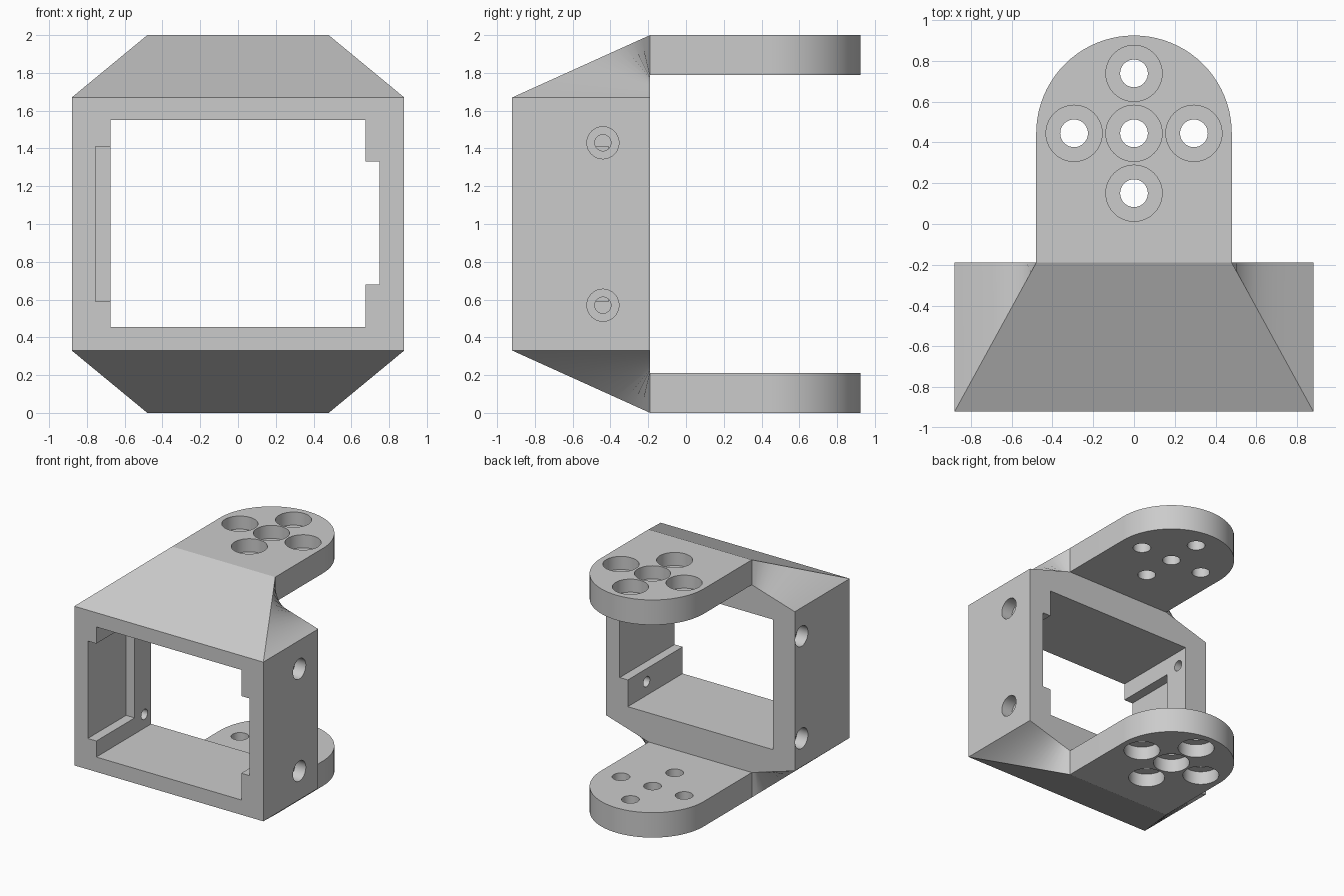
import bpy, bmesh, math
from mathutils import Vector, Matrix

if "Cube" in bpy.data.objects:
    bpy.data.objects.remove(bpy.data.objects["Cube"], do_unlink=True)

grey = bpy.data.materials.new("plain grey")
grey.use_nodes = True
grey.diffuse_color = (0.6, 0.6, 0.6, 1)
grey.node_tree.nodes["Principled BSDF"].inputs["Base Color"].default_value = (0.6, 0.6, 0.6, 1)

# Main dimensions
HALF_W, FRONT, BACK = 0.88, -0.92, -0.19
LOW, HIGH = 0.33, 1.67
ARM_W, ARM_T, ARM_Y = 0.48, 0.21, 0.445


def finish(name, bm):
    bmesh.ops.recalc_face_normals(bm, faces=bm.faces)
    mesh = bpy.data.meshes.new(name)
    bm.to_mesh(mesh)
    bm.free()
    mesh.materials.append(grey)
    obj = bpy.data.objects.new(name, mesh)
    bpy.context.collection.objects.link(obj)
    return obj


def loft(bm, rings):
    """Skin a list of closed rings and cap both ends."""
    loops = [[bm.verts.new(p) for p in ring] for ring in rings]
    for a, b in zip(loops, loops[1:]):
        for i in range(len(a)):
            j = (i + 1) % len(a)
            bm.faces.new((a[i], a[j], b[j], b[i]))
    bm.faces.new(loops[0])
    bm.faces.new(loops[-1])


def box(bm, x0, x1, y0, y1, z0, z1):
    loft(bm, [[(x0, y0, z), (x1, y0, z), (x1, y1, z), (x0, y1, z)] for z in (z0, z1)])


def screw_hole(bm, surface, inward, r_bore, r_hole, depth, through):
    """Stepped cutter: wide counterbore at the surface, narrow hole beyond."""
    turn = Vector(inward).to_track_quat('Z', 'Y').to_matrix().to_4x4()
    place = Matrix.Translation(surface) @ turn
    rings = []
    for r, h in ((r_bore, -0.05), (r_bore, depth), (r_hole, depth), (r_hole, through)):
        rings.append([place @ Vector((r * math.cos(a), r * math.sin(a), h))
                      for a in (math.tau * i / 40 for i in range(40))])
    loft(bm, rings)


def cut(obj, bm):
    cutter = finish("cutter", bm)
    cutter.hide_render = True
    mod = obj.modifiers.new("cut", 'BOOLEAN')
    mod.operation, mod.solver, mod.object = 'DIFFERENCE', 'EXACT', cutter
    bpy.context.view_layer.objects.active = obj
    bpy.ops.object.modifier_apply(modifier=mod.name)
    bpy.data.objects.remove(cutter, do_unlink=True)


def smooth(obj):
    bpy.ops.object.select_all(action='DESELECT')
    obj.select_set(True)
    bpy.context.view_layer.objects.active = obj
    bpy.ops.object.shade_smooth_by_angle(angle=math.radians(30))


# Rectangular frame
bm = bmesh.new()
box(bm, -HALF_W, HALF_W, FRONT, BACK, LOW, HIGH)
frame = finish("frame", bm)

# Window with a slot on its left side
window = [(-0.675, 0.455), (0.675, 0.455), (0.675, 0.68), (0.75, 0.68),
          (0.75, 1.33), (0.675, 1.33), (0.675, 1.55), (-0.675, 1.55)]
bm = bmesh.new()
loft(bm, [[(x, y, z) for x, z in window] for y in (-1.1, 0)])
cut(frame, bm)

# Pocket on the right side, open to the front only
bm = bmesh.new()
box(bm, -0.755, -0.6, -1.1, -0.41, 0.59, 1.41)
cut(frame, bm)

# Counterbored side screw holes
bm = bmesh.new()
for side, y in ((1, -0.44), (-1, -0.28)):
    for z in (0.57, 1.43):
        screw_hole(bm, (side * HALF_W, y, z), (-side, 0, 0), 0.085, 0.043, 0.1, 0.3)
cut(frame, bm)
smooth(frame)

for label, up in (("upper", 1), ("lower", -1)):
    def level(h):
        return 1 + up * h

    # Neck blending the frame into the arm
    bm = bmesh.new()
    rings = []
    for i in range(17):
        t = i / 16
        w = HALF_W + (ARM_W - HALF_W) * t
        y = FRONT + (BACK - FRONT) * t
        outer = level(0.67 + 0.33 * t)
        inner = level(0.67 + (0.33 - ARM_T) * t)
        rings.append([(-w, y, outer), (w, y, outer), (w, BACK, inner), (-w, BACK, inner)])
    loft(bm, rings)
    smooth(finish(label + "_neck", bm))

    # Arm with a round end
    outline = [(-ARM_W, BACK), (ARM_W, BACK)]
    outline += [(ARM_W * math.cos(a), ARM_Y + ARM_W * math.sin(a))
                for a in (math.pi * i / 40 for i in range(41))]
    bm = bmesh.new()
    loft(bm, [[(x, y, level(h)) for x, y in outline] for h in (1 - ARM_T, 1)])
    arm = finish(label + "_arm", bm)

    # Cross of five counterbored holes
    bm = bmesh.new()
    for dx, dy in ((0, 0), (1, 0), (-1, 0), (0, 1), (0, -1)):
        screw_hole(bm, (0.294 * dx, ARM_Y + 0.294 * dy, level(1)), (0, 0, -up),
                   0.138, 0.068, 0.11, 0.3)
    cut(arm, bm)
    smooth(arm)
